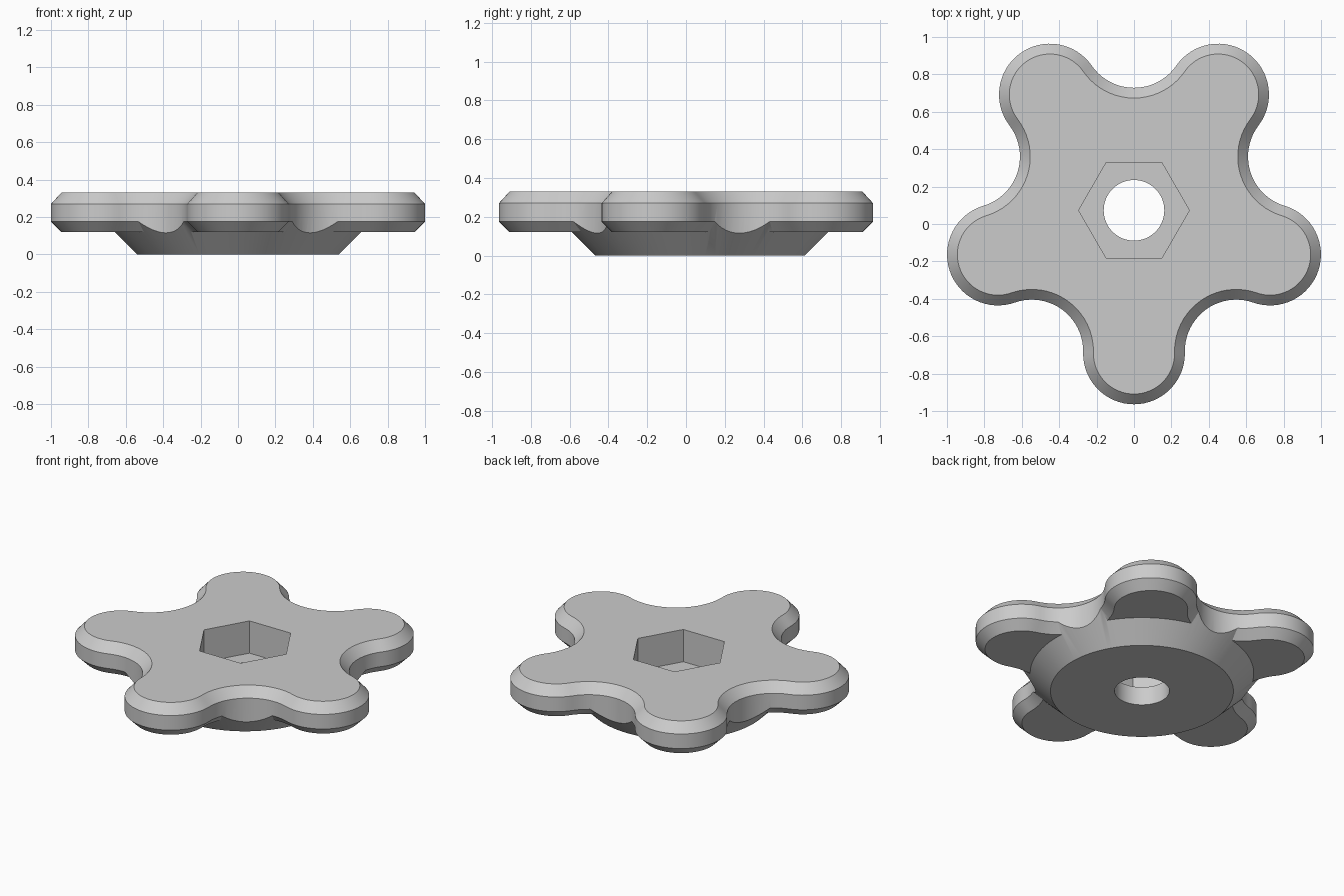
import bpy, bmesh
from math import sin, cos, pi, atan2, radians, hypot

if "Cube" in bpy.data.objects:
    bpy.data.objects.remove(bpy.data.objects["Cube"], do_unlink=True)

CENTRE_Y = 0.073
LOBE_DIST, LOBE_R, VALLEY_DIST = 0.765, 0.272, 0.93
TOP, PLATE, CHAMFER = 0.33, 0.12, 0.055
HUB_R = 0.54


def star(inset):
    """Five-lobed outline of tangent arcs, offset inwards by inset."""
    half = pi / 5
    vx, vy = VALLEY_DIST * cos(half) - LOBE_DIST, VALLEY_DIST * sin(half)
    a = atan2(vy, vx)
    valley_r = hypot(vx, vy) - LOBE_R + inset
    lobe_r = LOBE_R - inset
    pts = []
    for k in range(5):
        t = -pi / 2 + k * 2 * half
        n = 32
        for i in range(n + 1):
            b = t - a + 2 * a * i / n
            pts.append((LOBE_DIST * cos(t) + lobe_r * cos(b),
                        LOBE_DIST * sin(t) + lobe_r * sin(b)))
        n = 20
        sweep = 2 * (a - half)
        for i in range(1, n):
            b = t + a + pi - sweep * i / n
            pts.append((VALLEY_DIST * cos(t + half) + valley_r * cos(b),
                        VALLEY_DIST * sin(t + half) + valley_r * sin(b)))
    return pts


def ring(radius, sides):
    return [(radius * cos(2 * pi * i / sides), radius * sin(2 * pi * i / sides))
            for i in range(sides)]


def loft(name, sections):
    """Closed solid through (outline, z) sections, bottom to top."""
    bm = bmesh.new()
    loops = [[bm.verts.new((x, y + CENTRE_Y, z)) for x, y in pts] for pts, z in sections]
    for lo, hi in zip(loops, loops[1:]):
        for i in range(len(lo)):
            j = (i + 1) % len(lo)
            bm.faces.new((lo[i], lo[j], hi[j], hi[i]))
    bm.faces.new(loops[0][::-1])
    bm.faces.new(loops[-1])
    mesh = bpy.data.meshes.new(name)
    bm.to_mesh(mesh)
    bm.free()
    obj = bpy.data.objects.new(name, mesh)
    bpy.context.collection.objects.link(obj)
    return obj


def combine(target, tool, operation):
    """Apply a boolean and remove the tool solid."""
    mod = target.modifiers.new("boolean", 'BOOLEAN')
    mod.operation, mod.object, mod.solver = operation, tool, 'EXACT'
    bpy.context.view_layer.update()
    evaluated = target.evaluated_get(bpy.context.evaluated_depsgraph_get())
    mesh = bpy.data.meshes.new_from_object(evaluated)
    target.modifiers.clear()
    target.data = mesh
    bpy.data.objects.remove(tool, do_unlink=True)


# Underside envelope: lower lobe chamfer joined with the conical hub
knob = loft("star_knob", [(star(CHAMFER), PLATE), (star(0), PLATE + CHAMFER),
                          (star(-0.1), PLATE + CHAMFER + 0.1), (star(-0.1), 0.5)])
hub = loft("hub_cone", [(ring(HUB_R, 128), 0), (ring(HUB_R + 0.25, 128), 0.25)])
combine(knob, hub, 'UNION')

# Star side wall with upper chamfer
wall = loft("star_wall", [(star(0), -0.1), (star(0), TOP - CHAMFER - 0.005),
                          (star(CHAMFER), TOP)])
combine(knob, wall, 'INTERSECT')

# Hexagonal pocket and through hole
combine(knob, loft("hex_pocket", [(ring(0.296, 6), PLATE), (ring(0.296, 6), 1)]), 'DIFFERENCE')
combine(knob, loft("bolt_hole", [(ring(0.162, 64), -0.2), (ring(0.162, 64), 0.2)]), 'DIFFERENCE')

# Single grey finish
grey = bpy.data.materials.new("light_grey")
grey.use_nodes = True
colour = (0.6, 0.6, 0.6, 1)
grey.diffuse_color = colour
grey.node_tree.nodes["Principled BSDF"].inputs["Base Color"].default_value = colour
knob.data.materials.clear()
knob.data.materials.append(grey)
for p in knob.data.polygons:
    p.material_index = 0

bpy.ops.object.select_all(action='DESELECT')
knob.select_set(True)
bpy.context.view_layer.objects.active = knob
bpy.ops.object.shade_smooth_by_angle(angle=radians(30))
